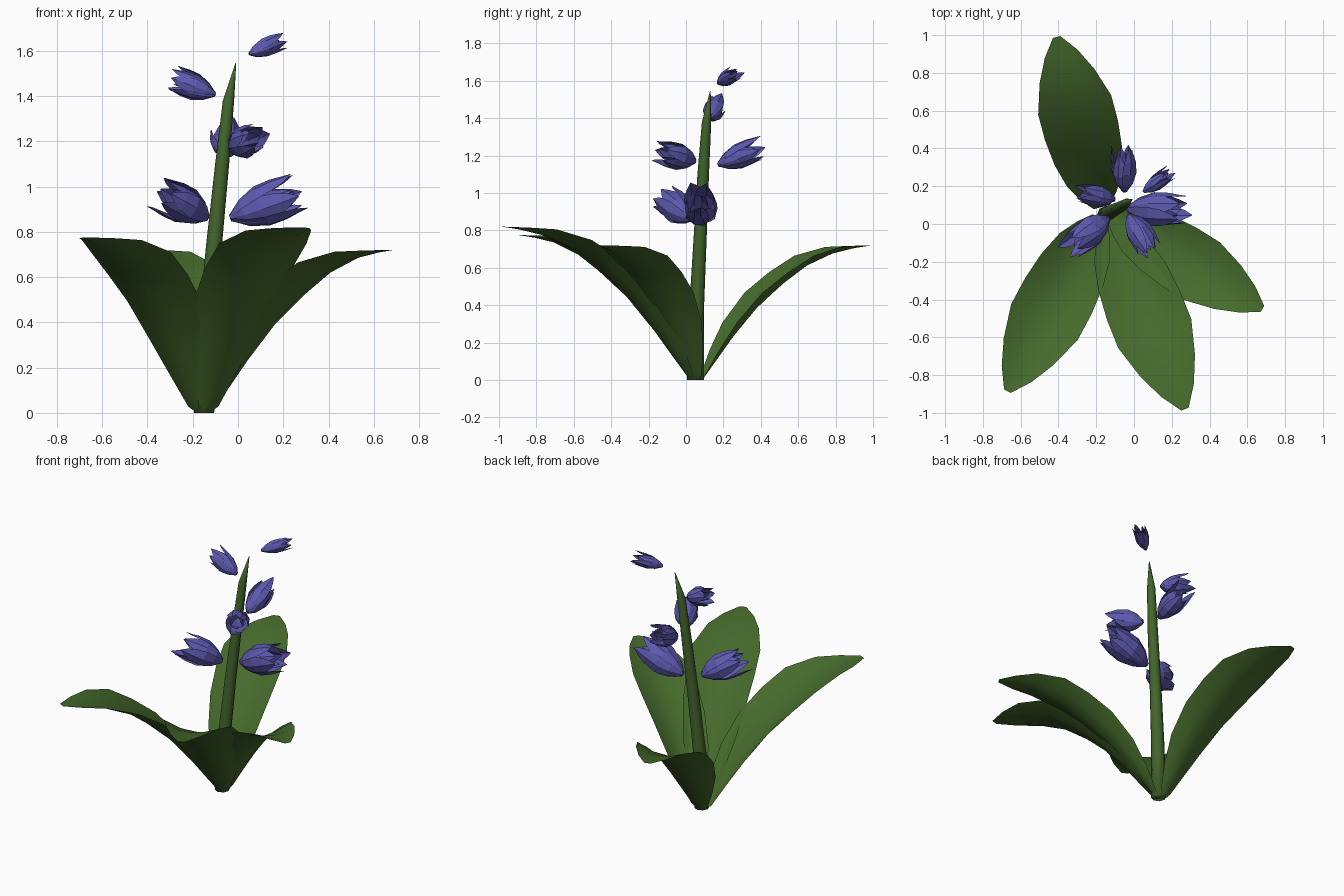
import bpy, math, random
from mathutils import Vector

if "Cube" in bpy.data.objects:
    bpy.data.objects.remove(bpy.data.objects["Cube"])

random.seed(4)


def material(name, rgb):
    m = bpy.data.materials.new(name)
    m.diffuse_color = (*rgb, 1)
    m.use_nodes = True
    m.node_tree.nodes["Principled BSDF"].inputs["Base Color"].default_value = m.diffuse_color
    return m


LEAF = material("leaf_green", (0.06, 0.145, 0.025))
STEM = material("stem_green", (0.055, 0.13, 0.025))
PETAL = material("petal_violet", (0.11, 0.1, 0.43))


def make(name, verts, faces, mat, smooth):
    me = bpy.data.meshes.new(name)
    me.from_pydata([tuple(v) for v in verts], [], faces)
    me.materials.append(mat)
    ob = bpy.data.objects.new(name, me)
    bpy.context.collection.objects.link(ob)
    for p in me.polygons:
        p.use_smooth = smooth
    return ob


def grid_faces(rows, cols, start=0, wrap=False):
    f = []
    for i in range(rows - 1):
        for j in range(cols if wrap else cols - 1):
            k = (j + 1) % cols
            a, b = start + i * cols, start + (i + 1) * cols
            f.append((a + j, a + k, b + k, b + j))
    return f


# Leaf stations: distance along leaf, height, half width, edge lift
STATIONS = [(0, .01, .045, .02), (.07, .13, .10, .07), (.16, .29, .15, .10),
            (.3, .51, .185, .10), (.45, .69, .2, .08), (.6, .84, .2, .06),
            (.77, .94, .15, .035), (.9, .98, .09, .012), (1, 1, .02, 0)]


def leaf(name, base, tip, width):
    b, t = Vector(base), Vector(tip)
    run = Vector((t.x - b.x, t.y - b.y, 0))
    side = Vector((-run.y, run.x, 0)).normalized()
    verts = []
    for s, h, w, lift in STATIONS:
        for u in (-1, -.5, 0, .5, 1):
            p = b + run * s + side * (u * w * width)
            p.z = h * t.z + lift * u * u
            verts.append(p)
    make(name, verts, grid_faces(len(STATIONS), 5), LEAF, True)


leaf("leaf_back", (-.17, .09, 0), (-.41, .99, .72), 1)
leaf("leaf_front_right", (-.13, .02, 0), (.27, -.98, .82), 1.04)
leaf("leaf_front_left", (-.18, .03, 0), (-.67, -.885, .775), 1)
leaf("leaf_right", (-.12, .05, 0), (.68, -.45, .72), .9)

# Stem: tapered eight-sided tube ending in a point
PATH = [(-.15, .05, 0, .045), (-.14, .055, .35, .04), (-.105, .075, .75, .035),
        (-.07, .092, 1.1, .031), (-.042, .11, 1.38, .025), (-.01, .13, 1.545, .002)]
verts = [(x + r * math.cos(a * math.pi / 4), y + r * math.sin(a * math.pi / 4), z)
         for x, y, z, r in PATH for a in range(8)]
faces = grid_faces(len(PATH), 8, wrap=True) + [tuple(range(7, -1, -1)), tuple(range(40, 48))]
make("stem", verts, faces, STEM, True)

# Petal stations: distance along axis, bell radius, half width
BELL = [(0, .12, .15), (.2, .62, .42), (.45, .92, .58), (.7, .92, .48), (.87, .84, .27), (1, .8, .02)]


def flower(name, base, tip, radius):
    b, t = Vector(base), Vector(tip)
    axis = t - b
    q = axis.to_track_quat('Z', 'Y')
    length = axis.length
    verts, faces = [], []
    # two alternating outer whorls and a narrow inner one
    for count, turn, rad, ln in ((3, 0, 1, .98), (3, 60, .88, .93), (3, 30, .5, .85)):
        for i in range(count):
            ang = math.radians(turn + 120 * i + random.uniform(-12, 12))
            l = length * ln * random.uniform(.9, 1.03)
            flare = random.uniform(-.15, .3)
            out = Vector((math.cos(ang), math.sin(ang), 0))
            side = Vector((-out.y, out.x, 0))
            start = len(verts)
            for s, r, w in BELL:
                rr = (r + flare * s * s) * rad * radius
                for u in (-1, 0, 1):
                    p = out * (rr - abs(u) * w * .32 * radius) + side * (u * w * radius)
                    verts.append(b + q @ (p + Vector((0, 0, s * l))))
            faces += grid_faces(len(BELL), 3, start)
    make(name, verts, faces, PETAL, False)


FLOWERS = [((-.135, .03, .86), (-.36, -.13, .99), .09),
           ((-.035, .08, .86), (.3, .075, .98), .1),
           ((-.03, .05, 1.17), (.1, -.16, 1.225), .078),
           ((-.05, .17, 1.15), (-.05, .42, 1.25), .073),
           ((-.1, .13, 1.405), (-.31, .165, 1.485), .062),
           ((.05, .17, 1.585), (.2, .28, 1.65), .044)]
for n, (b, t, r) in enumerate(FLOWERS, 1):
    flower(f"flower_{n}", b, t, r)
